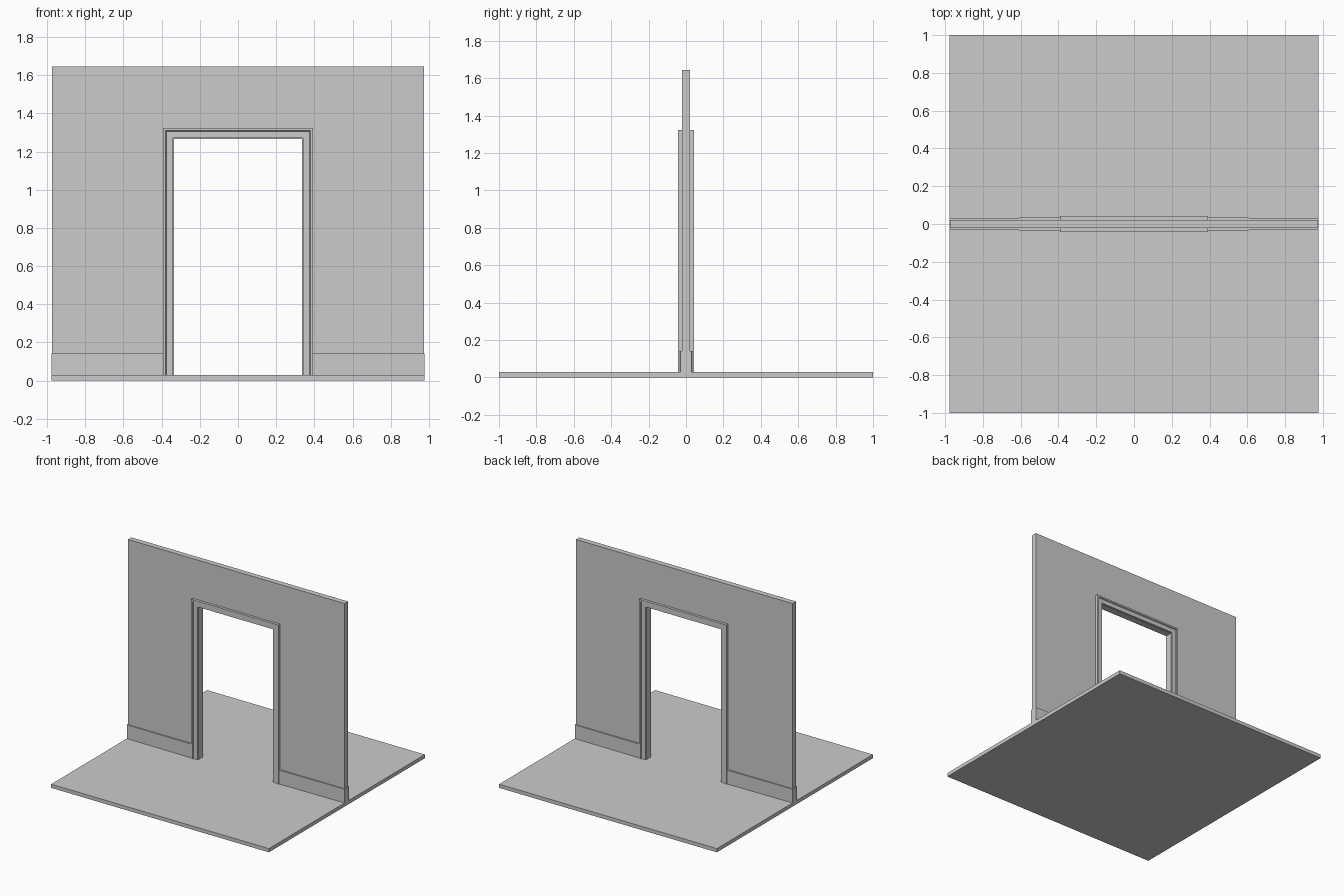
import bpy, bmesh

if "Cube" in bpy.data.objects:
    bpy.data.objects.remove(bpy.data.objects["Cube"])

FLOOR = 0.03      # floor top
HALF = 0.336      # half width of the doorway
HEAD = 1.267      # underside of the door head


def loft(name, rings):
    """Join equal closed rings of points into one capped solid."""
    bm = bmesh.new()
    vs = [[bm.verts.new(p) for p in r] for r in rings]
    n = len(rings[0])
    for a, b in zip(vs, vs[1:]):
        for i in range(n):
            j = (i + 1) % n
            bm.faces.new((a[i], a[j], b[j], b[i]))
    bm.faces.new(vs[0])
    bm.faces.new(vs[-1])
    bmesh.ops.recalc_face_normals(bm, faces=bm.faces)
    me = bpy.data.meshes.new(name)
    bm.to_mesh(me)
    bm.free()
    ob = bpy.data.objects.new(name, me)
    bpy.context.collection.objects.link(ob)
    return ob


def frame_sweep(name, profile):
    """Sweep (outward offset, y) points up, over and down the doorway."""
    rings = []
    for side, top in ((-1, False), (-1, True), (1, True), (1, False)):
        rings.append([(side * (HALF + d), y, HEAD + d if top else FLOOR)
                      for d, y in profile])
    return loft(name, rings)


# Floor slab
loft("floor", [[(x, y, z) for x, y in ((-.978, -1), (.978, -1), (.978, 1), (-.978, 1))]
               for z in (0, FLOOR)])

# Wall with a doorway, extruded through its thickness
o, h = HALF + 0.02, HEAD + 0.02
outline = [(-.974, FLOOR), (-o, FLOOR), (-o, h), (o, h),
           (o, FLOOR), (.974, FLOOR), (.974, 1.645), (-.974, 1.645)]
loft("wall", [[(x, y, z) for x, z in outline] for y in (-.022, .022)])

# Door frame: raised outer band, recessed flat, jamb, mirrored front to back
half = [(.056, .022), (.056, .043), (.043, .043), (.039, .035),
        (.005, .035), (.004, .027), (0, .027)]
profile = half + [(d, -y) for d, y in reversed(half)]
frame_sweep("door_frame", profile)

# Baseboards wrapping each wall end, slightly thicker towards the door
for label, s in (("left", -1), ("right", 1)):
    base = [(s * .978, -.03), (s * .38, -.035), (s * .38, .035), (s * .978, .03)]
    loft(label + "_baseboard", [[(x, y, z) for x, y in base] for z in (FLOOR, .142)])
